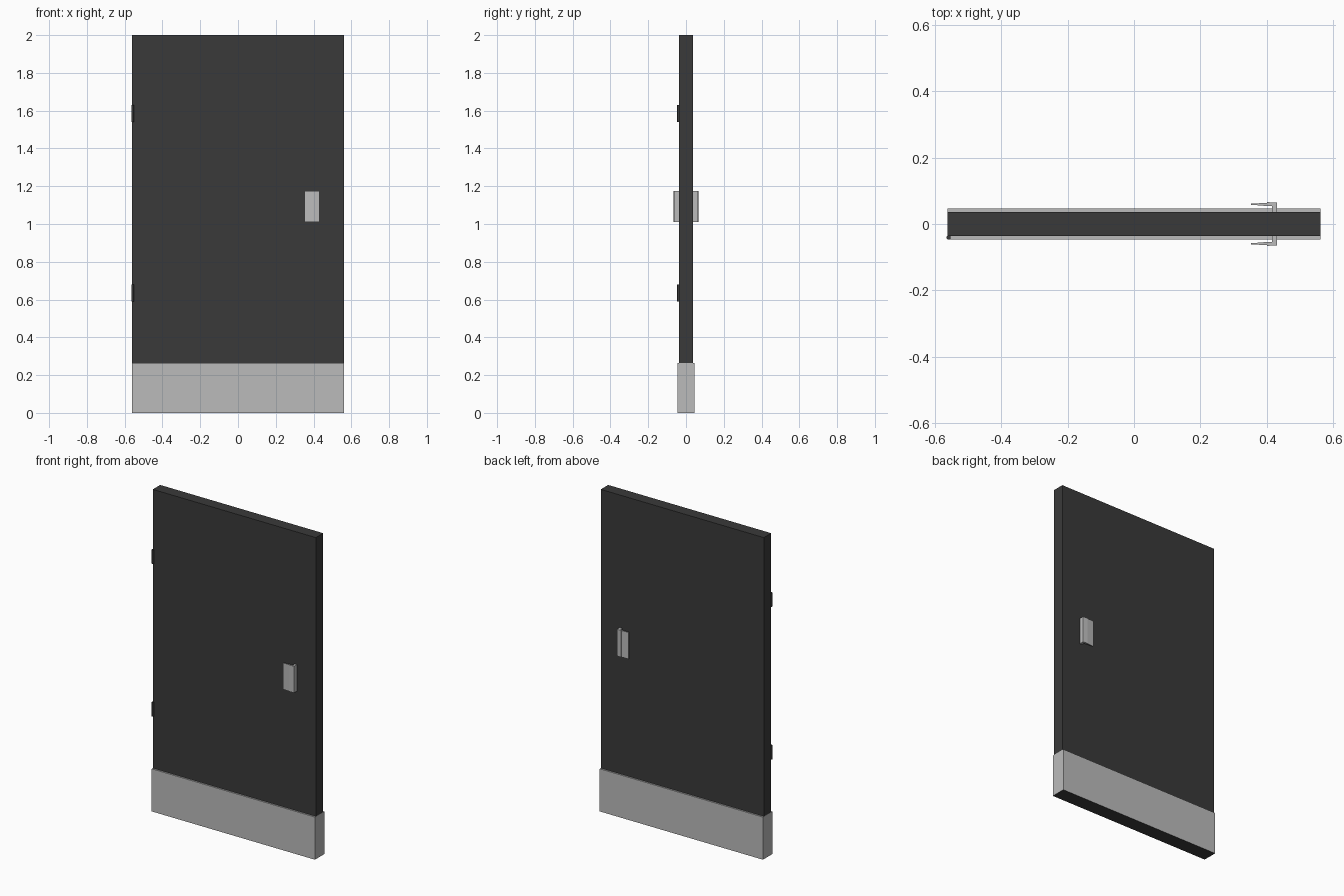
import bpy, bmesh, math

if "Cube" in bpy.data.objects:
    bpy.data.objects.remove(bpy.data.objects["Cube"])


def material(name, value):
    m = bpy.data.materials.new(name)
    m.diffuse_color = (value, value, value, 1)
    m.use_nodes = True
    m.node_tree.nodes["Principled BSDF"].inputs["Base Color"].default_value = m.diffuse_color
    return m


DARK = material("charcoal", 0.042)
GREY = material("light_grey", 0.50)


def finish(name, bm, *mats):
    bmesh.ops.recalc_face_normals(bm, faces=bm.faces)
    mesh = bpy.data.meshes.new(name)
    bm.to_mesh(mesh)
    bm.free()
    for m in mats:
        mesh.materials.append(m)
    ob = bpy.data.objects.new(name, mesh)
    bpy.context.collection.objects.link(ob)
    return ob


def box(name, lo, hi, *mats):
    bm = bmesh.new()
    bmesh.ops.create_cube(bm, size=1)
    for v in bm.verts:
        for i in range(3):
            v.co[i] = hi[i] if v.co[i] > 0 else lo[i]
    return finish(name, bm, *mats)


def prism(name, outline, z0, z1, mat):
    bm = bmesh.new()
    face = bm.faces.new([bm.verts.new((x, y, z0)) for x, y in outline])
    ext = bmesh.ops.extrude_face_region(bm, geom=[face])
    verts = [g for g in ext["geom"] if isinstance(g, bmesh.types.BMVert)]
    bmesh.ops.translate(bm, verts=verts, vec=(0, 0, z1 - z0))
    return finish(name, bm, mat)


# Door leaf
box("door_leaf", (-0.561, -0.036, 0.25), (0.561, 0.036, 2), DARK)

# Kick plate wrapping the base, with the dark door edge on the underside
kick = box("kick_plate", (-0.562, -0.046, 0), (0.562, 0.046, 0.265), GREY, DARK)
for p in kick.data.polygons:
    if p.normal.z < -0.5:
        p.material_index = 1

# Push/pull paddles: an L-shaped bracket and a tapered blade on each side
bracket = [(0.415, 0.034), (0.431, 0.034), (0.431, 0.064),
           (0.400, 0.066), (0.400, 0.054), (0.415, 0.054)]
blade = [(0.352, 0.058), (0.402, 0.054), (0.402, 0.064), (0.352, 0.061)]
for side, s in (("front", -1), ("back", 1)):
    for part, outline in (("handle_bracket", bracket), ("handle_blade", blade)):
        prism(f"{side}_{part}", [(x, y * s) for x, y in outline],
              1.01, 1.175, GREY)

# Hinge barrels on the front left edge
for name, z in (("lower_hinge", 0.635), ("upper_hinge", 1.585)):
    ring = [(-0.558 + 0.0065 * math.cos(a * math.pi / 6),
             -0.0405 + 0.0065 * math.sin(a * math.pi / 6)) for a in range(12)]
    prism(name, ring, z - 0.044, z + 0.044, DARK)
